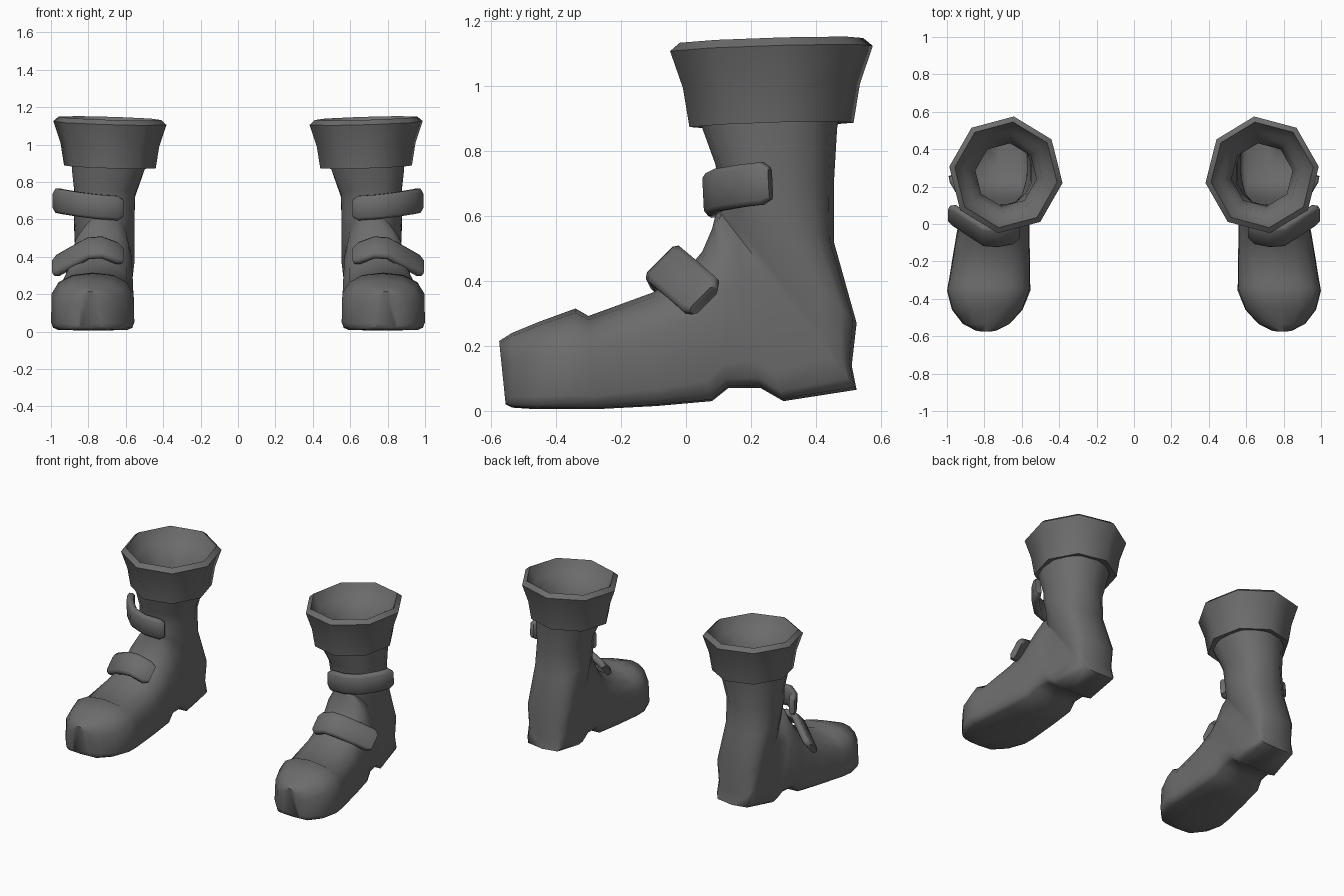
import bpy, bmesh, math
from mathutils import Vector

if "Cube" in bpy.data.objects:
    bpy.data.objects.remove(bpy.data.objects["Cube"])

leather = bpy.data.materials.new("dark grey leather")
leather.use_nodes = True
grey = (0.15, 0.15, 0.15, 1)
leather.diffuse_color = grey
leather.node_tree.nodes["Principled BSDF"].inputs["Base Color"].default_value = grey


def loft(name, rings, cap_start=False, cap_end=False, sharp_angle=60):
    """Skin closed rings of points, then mirror the part to the other boot."""
    bm = bmesh.new()
    loops = [[bm.verts.new(point) for point in ring] for ring in rings]
    for lower, upper in zip(loops, loops[1:]):
        count = len(lower)
        for i in range(count):
            following = (i + 1) % count
            bm.faces.new((lower[i], lower[following], upper[following], upper[i]))
    if cap_start:
        bm.faces.new(loops[0])
    if cap_end:
        bm.faces.new(loops[-1])
    bmesh.ops.recalc_face_normals(bm, faces=bm.faces)
    mesh = bpy.data.meshes.new(name)
    bm.to_mesh(mesh)
    bm.free()
    mesh.materials.append(leather)
    part = bpy.data.objects.new(name, mesh)
    bpy.context.collection.objects.link(part)
    bpy.ops.object.select_all(action='DESELECT')
    part.select_set(True)
    bpy.context.view_layer.objects.active = part
    bpy.ops.object.shade_smooth_by_angle(angle=math.radians(sharp_angle))
    mirror = part.modifiers.new("other_boot", 'MIRROR')
    mirror.use_mirror_merge = False


def power(value, exponent):
    return math.copysign(abs(value) ** exponent, value)


def body_section(back_y, back_z, front_y, front_z, half_width, count=14):
    """Ring from a sole or back point to a top or front point; squarer near the sole."""
    centre_x = .75 - .075 * back_y - .1 * max(0, back_z - .65)
    back = Vector((centre_x, back_y, back_z))
    front = Vector((centre_x, front_y, front_z))
    middle, reach = (back + front) / 2, (front - back) / 2
    sole_curve = min(.9, .22 + 1.1 * back_z)
    ring = []
    for i in range(count):
        angle = math.tau * (i + .5) / count
        across, along = math.cos(angle), math.sin(angle)
        curve = sole_curve if along < 0 else .85
        sideways = Vector((half_width * power(across, curve), 0, 0))
        ring.append(middle + reach * power(along, curve) + sideways)
    return ring


# Boot body: toe cap, instep, heel and open shaft
body_side = [
    (-.555, .02, -.575, .215, .06),
    (-.535, .01, -.535, .24, .125),
    (-.46, .005, -.45, .275, .19),
    (-.36, .005, -.34, .315, .224),
    (-.28, .005, -.3, .292, .217),
    (-.09, .015, -.1, .365, .2),
    (.08, .03, 0, .43, .185),
    (.13, .07, .05, .49, .178),
    (.23, .07, .08, .56, .17),
    (.3, .03, .09, .6, .165),
    (.525, .065, .09, .63, .14),
    (.51, .14, .09, .65, .145),
    (.525, .27, .1, .67, .16),
    (.455, .52, .1, .71, .165),
    (.455, .7, .09, .76, .165),
    (.465, .87, .05, .87, .2),
    (.475, .92, .04, .92, .205),
]
loft("boot_body", [body_section(*row) for row in body_side], cap_start=True)


# Turned-over cuff: eight-sided, tilted slightly up towards the back and outside
def cuff_ring(radius, height, sides=8):
    ring = []
    for i in range(sides):
        angle = math.tau * i / sides + math.radians(98)
        x, y = radius * .97 * math.cos(angle), radius * math.sin(angle)
        ring.append((.685 + x, .263 + y, height + .03 * x + .03 * y))
    return ring


cuff_profile = [(.17, .9), (.255, .88), (.275, 1), (.315, 1.115),
                (.285, 1.14), (.24, 1.06), (.205, 1.04), (.17, .9)]
loft("boot_cuff", [cuff_ring(radius, height) for radius, height in cuff_profile], sharp_angle=50)


# Straps: flat rounded bands swept along a path, with loose outer ends
def strap(name, path, across, half_width, half_thickness=.024):
    points = [Vector(point) for point in path]
    across = Vector(across).normalized()
    last = len(points) - 1
    rings = []
    for i, point in enumerate(points):
        along = (points[min(i + 1, last)] - points[max(i - 1, 0)]).normalized()
        outward = along.cross(across).normalized() * half_thickness
        taper = .75 if i in (0, last) else 1
        ring = []
        for corner in range(8):
            angle = math.tau * (corner + .5) / 8
            u, v = power(math.cos(angle), .3), power(math.sin(angle), .8)
            ring.append(point + (across * half_width * u + outward * v) * taper)
        rings.append(ring)
    loft(name, rings, cap_start=True, cap_end=True)


strap("ankle_strap",
      [(.62, .1, .66), (.645, .085, .66), (.75, .075, .667), (.85, .1, .68),
       (.93, .175, .693), (.965, .235, .7), (.975, .26, .7)],
      across=(0, -.05, 1), half_width=.067)
strap("instep_strap",
      [(.62, -.035, .405), (.65, -.05, .42), (.73, -.065, .45), (.8, -.06, .445),
       (.89, 0, .395), (.96, .045, .355), (.985, .055, .34)],
      across=(0, .7, .7), half_width=.074)
